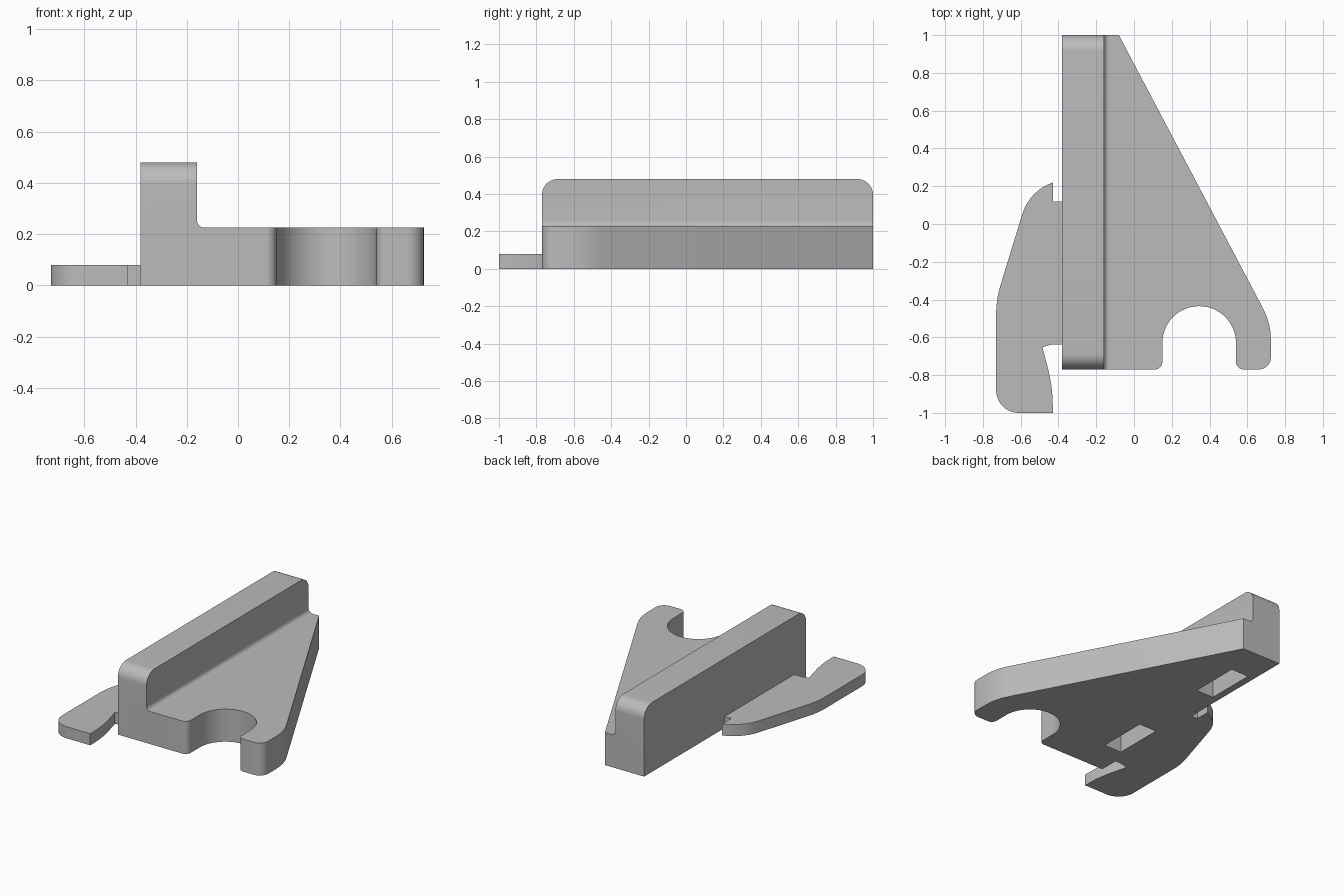
import bpy, bmesh, math
from mathutils import Vector

if "Cube" in bpy.data.objects:
    bpy.data.objects.remove(bpy.data.objects["Cube"], do_unlink=True)

grey = bpy.data.materials.new("plain grey")
grey.use_nodes = True
COLOUR = (0.5, 0.5, 0.5, 1)
grey.diffuse_color = COLOUR
grey.node_tree.nodes["Principled BSDF"].inputs["Base Color"].default_value = COLOUR


def rounded(corners):
    """Turn (a, b, radius) corners into an outline with filleted corners."""
    out = []
    for i, (a, b, r) in enumerate(corners):
        p = Vector((a, b))
        if r == 0:
            out.append(p)
            continue
        d0 = (Vector(corners[i - 1][:2]) - p).normalized()
        d1 = (Vector(corners[(i + 1) % len(corners)][:2]) - p).normalized()
        half = d0.angle(d1) / 2
        centre = p + (d0 + d1).normalized() * (r / math.sin(half))
        reach = r / math.tan(half)
        start, end = p + d0 * reach - centre, p + d1 * reach - centre
        sweep = math.pi - 2 * half
        steps = max(4, round(sweep / math.radians(7)))
        for k in range(steps + 1):
            t = k / steps
            v = (start * math.sin((1 - t) * sweep) + end * math.sin(t * sweep)) / math.sin(sweep)
            out.append(centre + v)
    return out


def prism(name, outline, axis, low, high):
    """Extrude a flat outline along one axis; the outline uses the other two."""
    bm = bmesh.new()
    verts = []
    for a, b in outline:
        co = [a, b]
        co.insert(axis, low)
        verts.append(bm.verts.new(co))
    face = bm.faces.new(verts)
    ext = bmesh.ops.extrude_face_region(bm, geom=[face])
    move = Vector((0, 0, 0))
    move[axis] = high - low
    bmesh.ops.translate(bm, vec=move,
                        verts=[g for g in ext["geom"] if isinstance(g, bmesh.types.BMVert)])
    bmesh.ops.recalc_face_normals(bm, faces=bm.faces)
    mesh = bpy.data.meshes.new(name)
    bm.to_mesh(mesh)
    bm.free()
    mesh.materials.append(grey)
    obj = bpy.data.objects.new(name, mesh)
    bpy.context.collection.objects.link(obj)
    return obj


def combine(target, tool, operation):
    bpy.context.view_layer.objects.active = target
    mod = target.modifiers.new(operation, "BOOLEAN")
    mod.operation, mod.solver, mod.object = operation, "EXACT", tool
    bpy.ops.object.modifier_apply(modifier=mod.name)
    bpy.data.objects.remove(tool, do_unlink=True)


FRONT, BACK = -0.77, 1.0
LEFT_X, FENCE_X = -0.38, -0.16
PLATE_TOP, FENCE_TOP = 0.225, 0.48

# Upright fence with rounded ends
bracket = prism("fence_bracket", rounded([
    (FRONT, 0, 0), (BACK, 0, 0), (BACK, FENCE_TOP, 0.085), (FRONT, FENCE_TOP, 0.085)]),
    0, LEFT_X, FENCE_X)

# Triangular plate with a round-topped notch in its front edge
notch = [Vector((0.345 + 0.195 * math.cos(t), -0.63 + 0.195 * math.sin(t)))
         for t in (math.pi * k / 28 for k in range(29))]
right_side = rounded([(-0.3, BACK, 0), (-0.08, BACK, 0), (0.725, -0.526, 0.36),
                      (0.725, FRONT, 0.065), (0.54, FRONT, 0.04), (0.54, -0.63, 0)])
left_side = rounded([(0.15, -0.63, 0), (0.15, FRONT, 0.04), (-0.3, FRONT, 0)])
plate = prism("triangular_plate", right_side[:-1] + notch + left_side[1:], 2, 0, PLATE_TOP)
combine(bracket, plate, "UNION")

# Concave fillet where fence meets plate
R = 0.03
curve = [(FENCE_X + R - R * math.cos(t), PLATE_TOP + R - R * math.sin(t))
         for t in (math.pi / 2 * k / 8 for k in range(9))]
fillet = prism("fence_fillet", curve + [(FENCE_X + R, 0.15), (-0.19, 0.15), (-0.19, PLATE_TOP + R)],
               1, FRONT, BACK)
combine(bracket, fillet, "UNION")

# Thin side foot with a hooked back end and an undercut front toe
foot = prism("side_foot", rounded([
    (-0.36, 0.12, 0), (-0.43, 0.12, 0), (-0.43, 0.22, 0), (-0.557, 0.165, 0.25),
    (-0.73, -0.4, 0.5), (-0.73, -1, 0.12), (-0.43, -1, 0), (-0.43, -0.86, 0.8),
    (-0.485, -0.652, 0), (-0.435, -0.638, 0.12), (-0.36, -0.638, 0)]), 2, 0, 0.08)
combine(bracket, foot, "UNION")

# Two rectangular pockets in the underside
for y in (-0.35, 0.57):
    pocket = prism("pocket_cutter", [(-0.33, y - 0.175), (-0.195, y - 0.175),
                                     (-0.195, y + 0.175), (-0.33, y + 0.175)], 2, -0.1, 0.3)
    pocket.hide_render = True
    combine(bracket, pocket, "DIFFERENCE")

# Smooth the rounded surfaces, keep hard edges
bpy.ops.object.select_all(action="DESELECT")
bracket.select_set(True)
bpy.context.view_layer.objects.active = bracket
bpy.ops.object.shade_smooth_by_angle(angle=math.radians(25))
